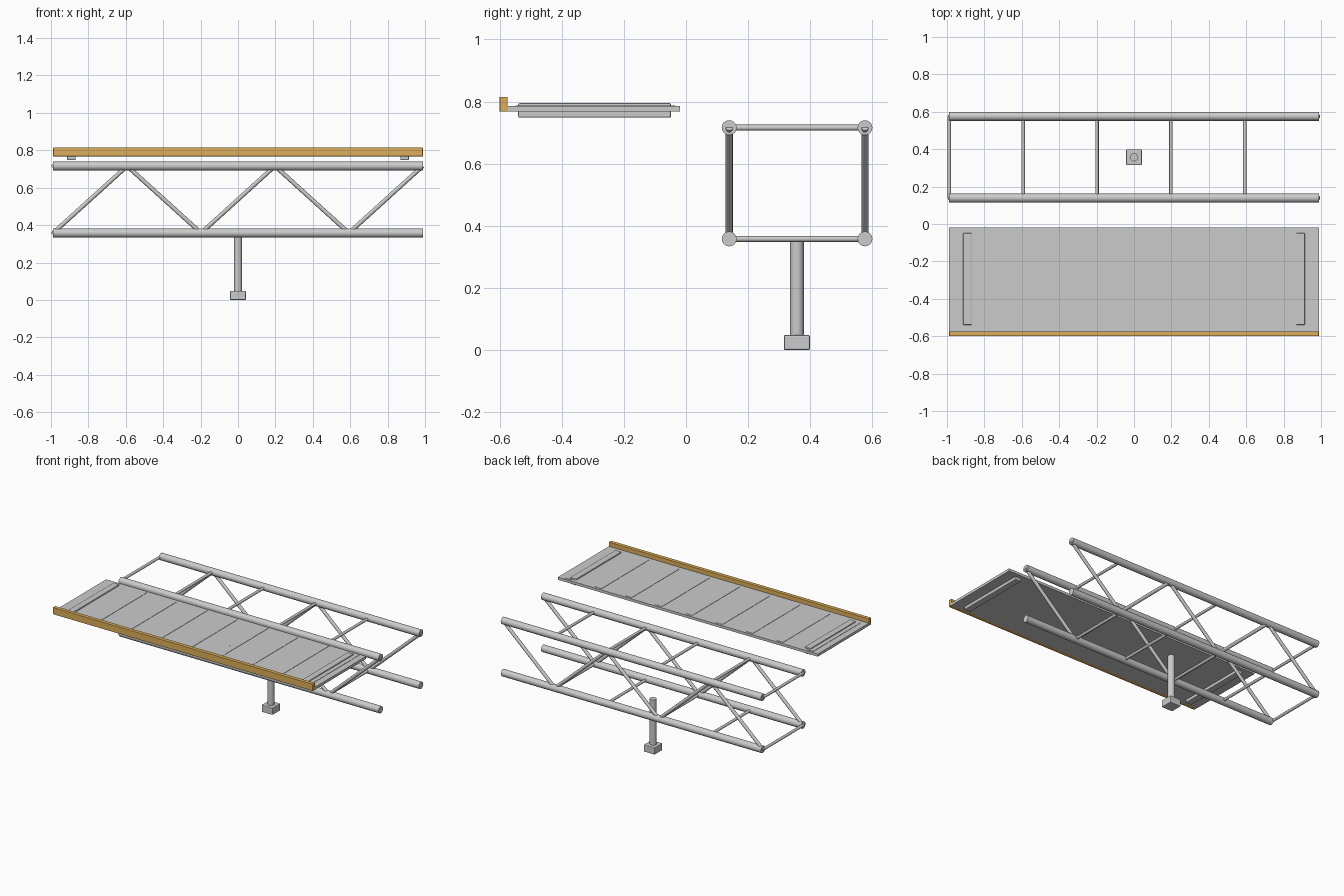
import bpy
from mathutils import Vector

if "Cube" in bpy.data.objects:
    bpy.data.objects.remove(bpy.data.objects["Cube"])

L = 0.988            # half length of deck and truss
ORANGE = bpy.data.materials.new("orange")
ORANGE.diffuse_color = (0.72, 0.42, 0.10, 1)
ORANGE.use_nodes = True
ORANGE.node_tree.nodes["Principled BSDF"].inputs["Base Color"].default_value = ORANGE.diffuse_color


def box(name, x, y, z, bevel=0.0, mat=None):
    """Box from (min, max) ranges on each axis."""
    bpy.ops.mesh.primitive_cube_add(
        size=1, location=[(r[0] + r[1]) / 2 for r in (x, y, z)])
    ob = bpy.context.object
    ob.name = name
    ob.scale = [r[1] - r[0] for r in (x, y, z)]
    bpy.ops.object.transform_apply(location=False, rotation=False, scale=True)
    if bevel:
        m = ob.modifiers.new("bevel", 'BEVEL')
        m.width = bevel
        m.segments = 2
    if mat:
        ob.data.materials.append(mat)
    return ob


def tube(name, a, b, r, sides=12):
    """Solid tube between two points."""
    a, b = Vector(a), Vector(b)
    d = b - a
    bpy.ops.mesh.primitive_cylinder_add(
        vertices=sides, radius=r, depth=d.length, location=(a + b) / 2)
    ob = bpy.context.object
    ob.name = name
    ob.rotation_euler = d.to_track_quat('Z', 'Y').to_euler()
    bpy.ops.object.shade_smooth_by_angle(angle=0.6)
    return ob


# Box truss
Y, Z = (0.139, 0.576), (0.358, 0.716)
nodes = [-L + i * 2 * L / 5 for i in range(6)]
for y in Y:
    for z in Z:
        tube("truss_chord", (-L, y, z), (L, y, z), 0.024, 16)
    for i in range(5):
        tube("truss_diagonal", (nodes[i], y, Z[i % 2]),
             (nodes[i + 1], y, Z[(i + 1) % 2]), 0.0115)
for z in Z:
    for x in nodes[:5]:
        tube("truss_cross_bar", (x, Y[0], z), (x, Y[1], z), 0.0095)

# Support post and foot
tube("support_post", (0, 0.357, 0.03), (0, 0.357, 0.36), 0.022, 16)
box("post_foot", (-0.042, 0.042), (0.315, 0.399), (0, 0.049), 0.005)

# Walkway deck with edge rail
box("deck_plate", (-L, L), (-0.574, -0.02), (0.768, 0.786))
box("edge_rail", (-L, L), (-0.6, -0.574), (0.768, 0.815), 0.002, ORANGE)

# Thin tread strips on the deck
for i in range(9):
    x = -0.92 + 0.23 * i
    box("tread_strip", (x - 0.024, x + 0.024), (-0.548, -0.034), (0.78, 0.788))

# End bars passing through the deck
for x in (-0.891, 0.891):
    box("deck_end_bar", (x - 0.023, x + 0.023), (-0.54, -0.048), (0.748, 0.795), 0.005)
